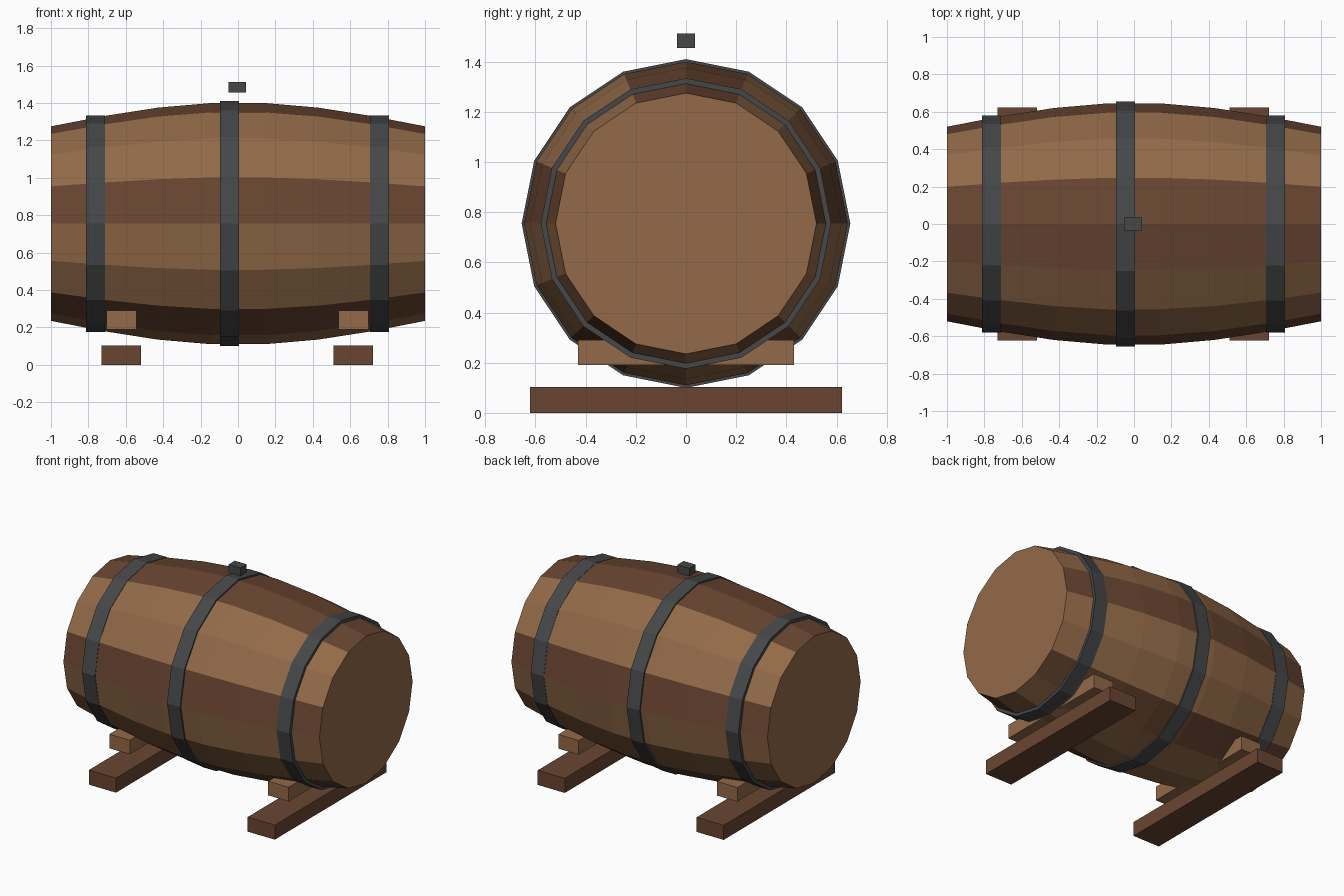
import bpy, bmesh, math

cube = bpy.data.objects.get("Cube")
if cube:
    bpy.data.objects.remove(cube, do_unlink=True)

SIDES = 16
AXIS_Z = 0.755


def material(name, rgb):
    m = bpy.data.materials.new(name)
    m.use_nodes = True
    color = (*rgb, 1)
    m.diffuse_color = color
    m.node_tree.nodes["Principled BSDF"].inputs["Base Color"].default_value = color
    return m


light_wood = material("light wood", (0.288, 0.144, 0.065))
dark_wood = material("dark wood", (0.141, 0.06, 0.031))
iron = material("dark iron", (0.061, 0.063, 0.065))


def finish(name, bm, mats):
    bmesh.ops.recalc_face_normals(bm, faces=bm.faces)
    me = bpy.data.meshes.new(name)
    bm.to_mesh(me)
    bm.free()
    for m in mats:
        me.materials.append(m)
    ob = bpy.data.objects.new(name, me)
    bpy.context.collection.objects.link(ob)
    return ob


def lathe(name, profile, mats, closed=False, rule=lambda k: 0):
    """Turn (x, radius) points around the barrel axis; rule colours each stave."""
    bm = bmesh.new()
    rings = []
    for x, r in profile:
        angles = [math.tau * k / SIDES for k in range(SIDES)]
        rings.append([bm.verts.new((x, r * math.sin(a), AXIS_Z + r * math.cos(a)))
                      for a in angles])
    pairs = list(zip(rings, rings[1:]))
    if closed:
        pairs.append((rings[-1], rings[0]))
    else:
        bm.faces.new(rings[0])
        bm.faces.new(rings[-1])
    for a, b in pairs:
        for k in range(SIDES):
            n = (k + 1) % SIDES
            f = bm.faces.new((a[k], a[n], b[n], b[k]))
            f.material_index = rule(k)
    return finish(name, bm, mats)


def box(name, x, y, z, mat):
    """Box from (min, max) ranges on each axis."""
    bm = bmesh.new()
    bmesh.ops.create_cube(bm, size=1)
    for v in bm.verts:
        v.co = [r[0] if c < 0 else r[1] for c, r in zip(v.co, (x, y, z))]
    return finish(name, bm, [mat])


# Bulging barrel: every third stave is dark, the heads are light
bulge = [(2 * i / 7 - 1, 0.52 + 0.128 * math.sin(math.pi * i / 7)) for i in range(8)]
lathe("barrel", bulge, [light_wood, dark_wood], rule=lambda k: int(k % 3 == 0))

# Iron hoops
for name, x, r in (("right_hoop", -0.763, 0.579),
                   ("middle_hoop", -0.045, 0.655),
                   ("left_hoop", 0.757, 0.579)):
    w, inner = 0.051, r - 0.03
    lathe(name, [(x - w, inner), (x - w, r), (x + w, r), (x + w, inner)],
          [iron], closed=True)

# Bung floating above the barrel
box("bung", (-0.05, 0.043), (-0.035, 0.035), (1.455, 1.512), iron)

# Stand: a ground beam and a cradle block on each side
for side, x in (("right", -0.624), ("left", 0.617)):
    box(side + "_beam", (x - 0.106, x + 0.106), (-0.622, 0.622), (0, 0.103), dark_wood)
    box(side + "_cradle", (x - 0.08, x + 0.08), (-0.43, 0.43), (0.19, 0.29), light_wood)
